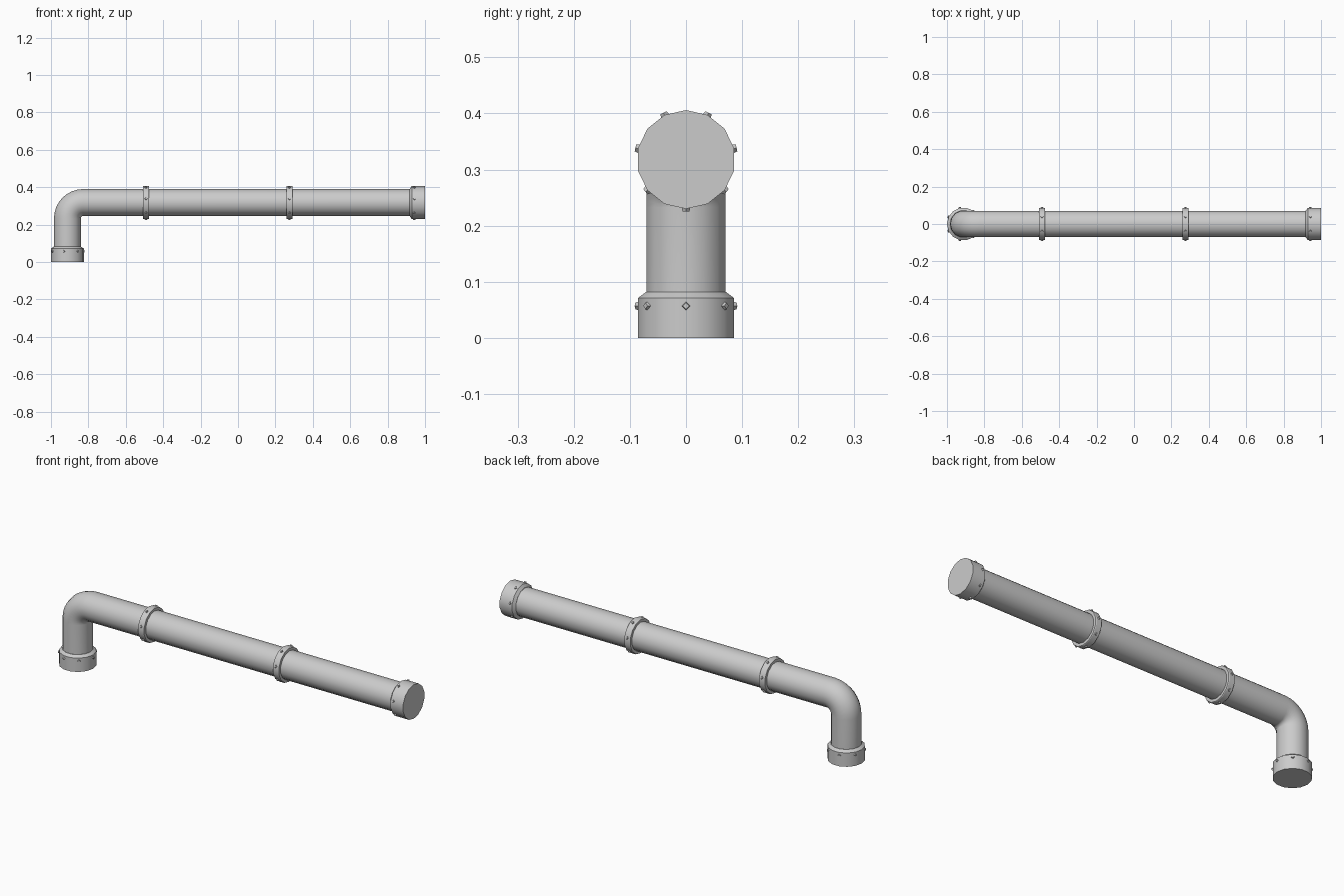
import bpy, bmesh
from math import pi, sin, cos, radians
from mathutils import Vector, Matrix

if "Cube" in bpy.data.objects:
    bpy.data.objects.remove(bpy.data.objects["Cube"])

SIDES = 14
PIPE_R, COLLAR_R = 0.072, 0.088
LEG_X, RUN_Z, BEND_R = -0.912, 0.318, 0.085
X, Y, Z = Vector((1, 0, 0)), Vector((0, 1, 0)), Vector((0, 0, 1))


def finish(name, bm):
    bmesh.ops.recalc_face_normals(bm, faces=bm.faces)
    mesh = bpy.data.meshes.new(name)
    bm.to_mesh(mesh)
    bm.free()
    ob = bpy.data.objects.new(name, mesh)
    bpy.context.collection.objects.link(ob)
    bpy.ops.object.select_all(action='DESELECT')
    ob.select_set(True)
    bpy.context.view_layer.objects.active = ob
    bpy.ops.object.shade_smooth_by_angle(angle=radians(30))


def skin(name, rings):
    """Join rings given as (centre, first radial direction, radius)."""
    bm = bmesh.new()
    loops = []
    for c, u, r in rings:
        loops.append([bm.verts.new(c + r * (cos(a) * u + sin(a) * Y))
                      for a in (2 * pi * i / SIDES for i in range(SIDES))])
    for p, q in zip(loops, loops[1:]):
        for i in range(SIDES):
            j = (i + 1) % SIDES
            bm.faces.new((p[i], p[j], q[j], q[i]))
    bm.faces.new(loops[0])
    bm.faces.new(loops[-1])
    finish(name, bm)


def bolts(name, centre, u, axis):
    """Seven diamond-shaped bolt heads around a collar."""
    bm = bmesh.new()
    for k in range(7):
        a = 2 * pi * k / 7
        d = cos(a) * u + sin(a) * Y
        m = Matrix((axis, d.cross(axis), d)).transposed().to_4x4()
        m.translation = centre + d * 0.088
        bmesh.ops.create_cone(bm, cap_ends=True, segments=4, radius1=0.0085,
                              radius2=0.006, depth=0.009, matrix=m)
    finish(name, bm)


def collar(name, origin, axis, u, profile, bolt_t):
    skin(name, [(origin + axis * t, u, r) for t, r in profile])
    bolts(name + "_bolts", origin + axis * bolt_t, u, axis)


# Bent pipe: short leg, elbow, long run
path = [(Vector((LEG_X, 0, 0.02)), X, PIPE_R)]
elbow = Vector((LEG_X + BEND_R, 0, RUN_Z - BEND_R))
for i in range(9):
    a = pi / 2 * i / 8
    u = Vector((cos(a), 0, -sin(a)))
    path.append((elbow - u * BEND_R, u, PIPE_R))
path.append((Vector((0.98, 0, RUN_Z)), -Z, PIPE_R))
skin("pipe", path)

# End collars with a chamfered inner lip
end = [(0, COLLAR_R), (0.071, COLLAR_R), (0.082, 0.073), (0.082, 0.06)]
collar("foot_collar", Vector((LEG_X, 0, 0)), Z, X, end, 0.057)
collar("end_collar", Vector((1, 0, RUN_Z)), -X, -Z, end, 0.057)

# Joint bands along the run
band = [(-0.017, 0.07), (-0.017, 0.086), (-0.014, COLLAR_R),
        (0.014, COLLAR_R), (0.017, 0.086), (0.017, 0.07)]
for i, x in enumerate((-0.492, 0.275)):
    collar(f"joint_band_{i + 1}", Vector((x, 0, RUN_Z)), X, -Z, band, 0)
